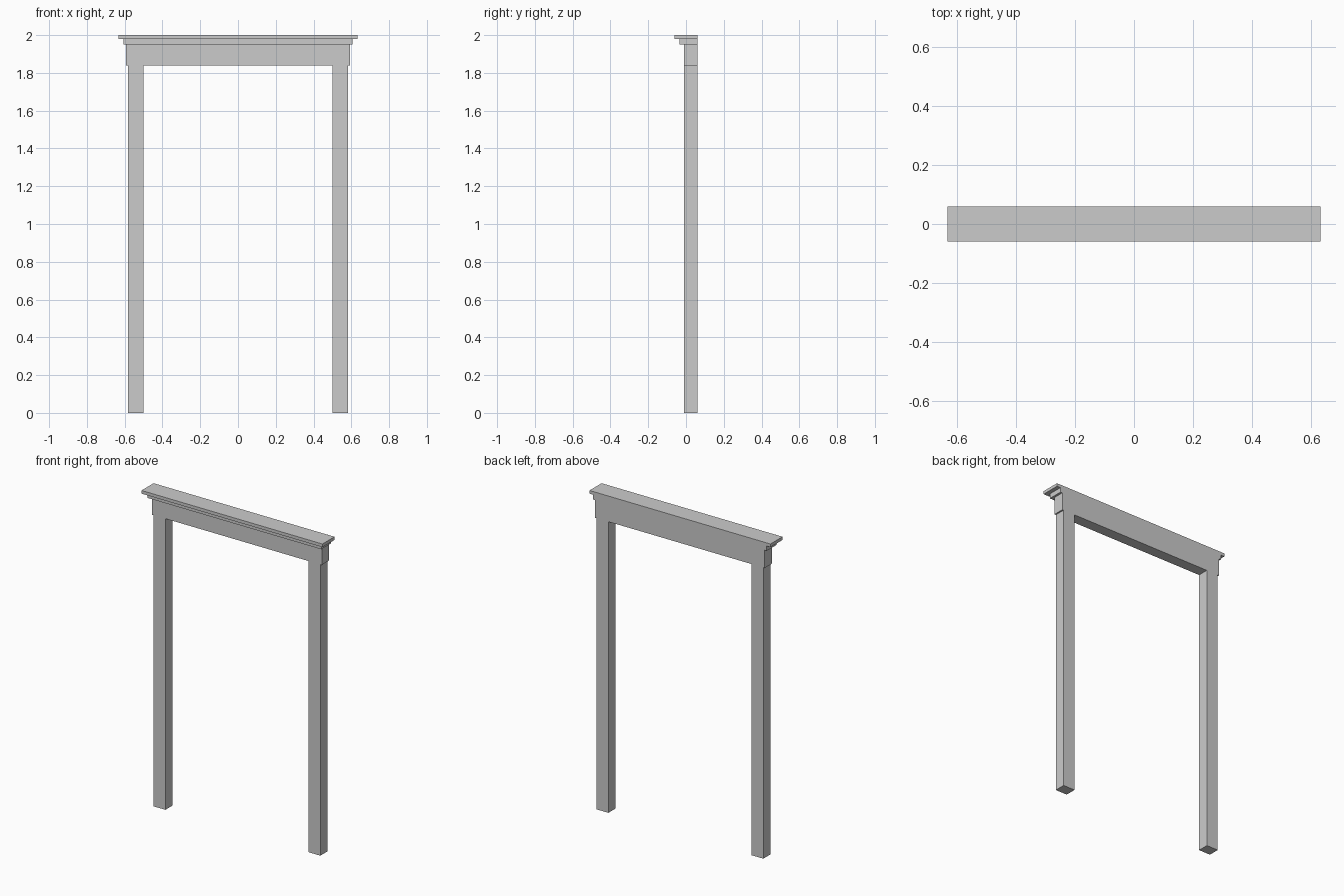
import bpy

if "Cube" in bpy.data.objects:
    bpy.data.objects.remove(bpy.data.objects["Cube"])

BACK = 0.06  # shared flat back plane


def box(name, x0, x1, y0, y1, z0, z1):
    bpy.ops.mesh.primitive_cube_add(size=1, location=((x0 + x1) / 2, (y0 + y1) / 2, (z0 + z1) / 2))
    ob = bpy.context.object
    ob.name = name
    ob.scale = (x1 - x0, y1 - y0, z1 - z0)
    bpy.ops.object.transform_apply(location=True, rotation=False, scale=True)
    return ob


# side posts, mirrored across x
posts = box("side_posts", 0.5, 0.582, -0.01, BACK, 0, 1.838)
posts.modifiers.new("mirror", 'MIRROR')

# stepped lintel: header board, moulding strip, cap
for name, half, front, z0, z1 in [
    ("header_board", 0.592, -0.01, 1.838, 1.95),
    ("moulding_strip", 0.606, -0.035, 1.95, 1.98),
    ("cap_board", 0.632, -0.06, 1.98, 2.0),
]:
    box(name, -half, half, front, BACK, z0, z1)
